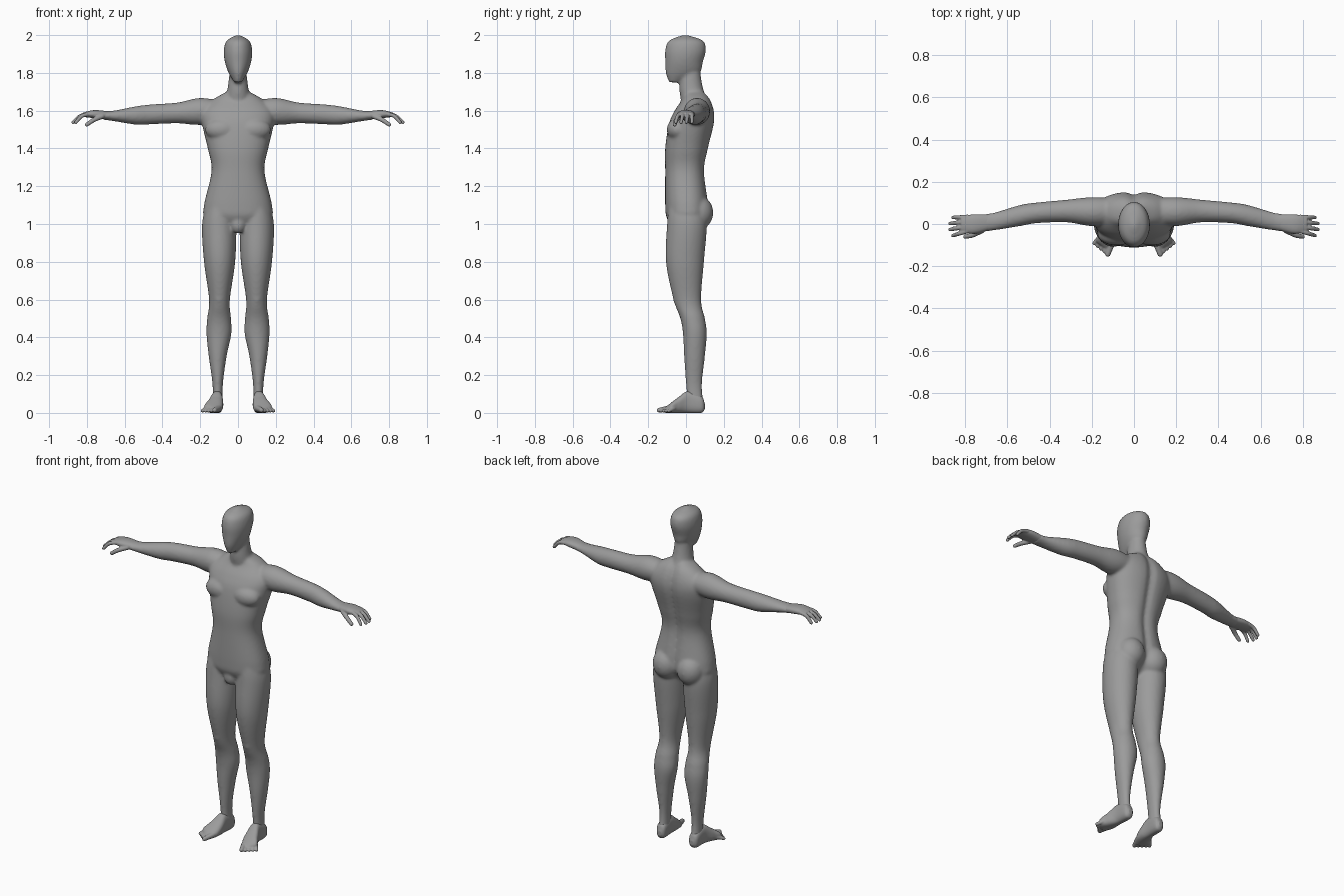
import bpy
import bmesh
from math import cos, sin, pi, exp, copysign
from mathutils import Vector, Matrix

cube = bpy.data.objects.get("Cube")
if cube:
    bpy.data.objects.remove(cube, do_unlink=True)

skin = bpy.data.materials.new("plain grey")
skin.use_nodes = True
shade = 0.33
grey = (shade, shade, shade, 1)
skin.diffuse_color = grey
skin.node_tree.nodes["Principled BSDF"].inputs["Base Color"].default_value = grey


def spline(keys, steps):
    """Smooth curve of vectors through the given keys."""
    keys = [Vector(key) for key in keys]
    padded = [keys[0] * 2 - keys[1]] + keys + [keys[-1] * 2 - keys[-2]]
    curve = []
    for before, start, end, after in zip(padded, padded[1:], padded[2:], padded[3:]):
        leave, arrive = (end - before) / 2, (after - start) / 2
        for step in range(steps):
            t = step / steps
            ease = t * t * (3 - 2 * t)
            curve.append(start.lerp(end, ease) + leave * t * (1 - t) ** 2
                         - arrive * t * t * (1 - t))
    return curve + [keys[-1]]


def rounded(value, power):
    """Square off a sine or cosine to fill out a cross-section."""
    return copysign(abs(value) ** (2 / power), value)


def loft(bm, axis, keys, side=1, power=2.0, groove=0.0, sides=40):
    """Closed tube along an axis; each key is (place, low, high, low, high)."""
    rings = []
    for place, left, right, front, back in spline(keys, 8):
        ring = []
        for step in range(sides):
            angle = 2 * pi * step / sides
            across = rounded(cos(angle), power)
            along = rounded(sin(angle), power)
            u = (left + right + across * (right - left)) / 2
            v = (front + back + along * (back - front)) / 2
            if along > 0:
                v -= groove * exp(-(u / 0.025) ** 2)
            x, y, z = {"x": (place, u, v), "y": (u, place, v), "z": (u, v, place)}[axis]
            ring.append(bm.verts.new((x * side, y, z)))
        rings.append(ring)
    for lower, upper in zip(rings, rings[1:]):
        for step in range(sides):
            following = (step + 1) % sides
            bm.faces.new((lower[step], lower[following], upper[following], upper[step]))
    bm.faces.new(rings[0])
    bm.faces.new(rings[-1])


def centred(keys):
    """Keys for a symmetrical tube from (height, half width, front, back)."""
    return [(height, -half, half, front, back) for height, half, front, back in keys]


def ball(bm, centre, radii, side=1):
    place = Matrix.Translation((centre[0] * side, centre[1], centre[2]))
    bmesh.ops.create_icosphere(bm, subdivisions=3, radius=1,
                               matrix=place @ Matrix.Diagonal((*radii, 1)))


def digit(bm, points, radius, side):
    """Finger or toe as a slightly tapering chain of balls."""
    path = spline(points, 8)
    for step, point in enumerate(path):
        taper = 1.1 - 0.25 * step / len(path)
        ball(bm, point, [radius * taper] * 3, side)


def finish(bm, name, voxel, smoothing):
    """Fuse the overlapping parts into one smooth skin."""
    bmesh.ops.recalc_face_normals(bm, faces=bm.faces)
    mesh = bpy.data.meshes.new(name)
    bm.to_mesh(mesh)
    bm.free()
    mesh.materials.append(skin)
    obj = bpy.data.objects.new(name, mesh)
    bpy.context.collection.objects.link(obj)
    fuse = obj.modifiers.new("fuse", "REMESH")
    fuse.mode = "VOXEL"
    fuse.voxel_size = voxel
    fuse.use_smooth_shade = True
    relax = obj.modifiers.new("relax", "SMOOTH")
    relax.factor = 0.5
    relax.iterations = smoothing


body, hands, feet = bmesh.new(), bmesh.new(), bmesh.new()

# Torso with a shallow groove along the spine
loft(body, "z", centred([
    (0.96, 0.05, -0.05, 0.04), (1.03, 0.17, -0.1, 0.11), (1.1, 0.18, -0.11, 0.12),
    (1.28, 0.14, -0.11, 0.1), (1.4, 0.16, -0.11, 0.12), (1.53, 0.19, -0.09, 0.15),
    (1.6, 0.19, -0.06, 0.15), (1.66, 0.13, -0.02, 0.13), (1.7, 0.06, -0.01, 0.1)]),
    power=2.3, groove=0.016)
ball(body, (0, -0.07, 1), (0.04, 0.03, 0.05))

# Neck and head
loft(body, "z", centred([
    (1.62, 0.08, -0.02, 0.13), (1.72, 0.055, -0.035, 0.09), (1.85, 0.04, -0.02, 0.07)]))
loft(body, "z", centred([
    (1.75, 0.02, -0.09, -0.03), (1.8, 0.05, -0.107, 0.07), (1.86, 0.07, -0.11, 0.09),
    (1.92, 0.075, -0.11, 0.105), (1.97, 0.06, -0.09, 0.09), (2, 0.01, -0.02, 0.01)]))

for side in (1, -1):
    # Buttocks, chest and kneecaps
    ball(body, (0.08, 0.065, 1.06), (0.08, 0.08, 0.09), side)
    ball(body, (0.085, -0.045, 1.5), (0.09, 0.057, 0.06), side)
    ball(body, (0.1, -0.035, 0.61), (0.03, 0.035, 0.045), side)

    # Legs
    loft(body, "z", [
        (1.12, 0.03, 0.16, -0.09, 0.09), (1, 0.01, 0.19, -0.1, 0.11),
        (0.8, 0.015, 0.18, -0.106, 0.095), (0.6, 0.043, 0.153, -0.066, 0.08),
        (0.5, 0.037, 0.163, -0.03, 0.1), (0.42, 0.035, 0.167, -0.016, 0.11),
        (0.3, 0.06, 0.155, -0.01, 0.1), (0.15, 0.08, 0.135, 0, 0.085),
        (0.03, 0.08, 0.135, 0.01, 0.095)], side)

    # Arms
    loft(body, "x", [
        (0.08, 0, 0.12, 1.55, 1.65), (0.2, -0.01, 0.127, 1.525, 1.667),
        (0.32, 0.008, 0.115, 1.533, 1.643), (0.46, 0.004, 0.102, 1.528, 1.633),
        (0.54, -0.01, 0.09, 1.526, 1.623), (0.66, -0.03, 0.055, 1.545, 1.6),
        (0.72, -0.037, 0.046, 1.553, 1.6)], side)

    # Palms, thumbs and four fingers, the middle pair reaching furthest
    loft(hands, "x", [
        (0.67, -0.025, 0.045, 1.55, 1.595), (0.76, -0.046, 0.046, 1.56, 1.603),
        (0.82, -0.035, 0.035, 1.567, 1.59)], side, 2.3)
    digit(hands, [(0.72, -0.03, 1.57), (0.765, -0.052, 1.55), (0.8, -0.06, 1.526)], 0.0125, side)
    for finger in range(4):
        spread = 0.022 * (finger - 1.5)
        reach = 0.04 * sin(pi * (finger + 1) / 5)
        base = Vector((0.79, spread, 1.582))
        tip = Vector((0.835 + reach, 1.3 * spread - 0.012, 1.538))
        knuckle = base.lerp(tip, 0.55) + Vector((0, 0, 0.013))
        digit(hands, [base, knuckle, tip], 0.0105, side)

    # Feet from heel to ball, then five toes fanned outward
    loft(feet, "y", [
        (0.1, 0.095, 0.12, 0.02, 0.05), (0.08, 0.08, 0.137, 0, 0.09),
        (0.01, 0.08, 0.142, 0, 0.115), (-0.04, 0.078, 0.162, 0, 0.083),
        (-0.08, 0.085, 0.18, 0, 0.053), (-0.11, 0.107, 0.15, 0, 0.03)], side, 2.5)
    for toe in range(5):
        radius = 0.011 if toe else 0.0145
        start = (0.105 + 0.015 * toe, -0.09 + 0.006 * toe, 0.024)
        tip = (0.124 + 0.016 * toe, -0.143 + 0.013 * toe, radius)
        digit(feet, [start, tip], radius, side)

finish(body, "body", 0.008, 7)
finish(hands, "hands", 0.004, 3)
finish(feet, "feet", 0.004, 3)
